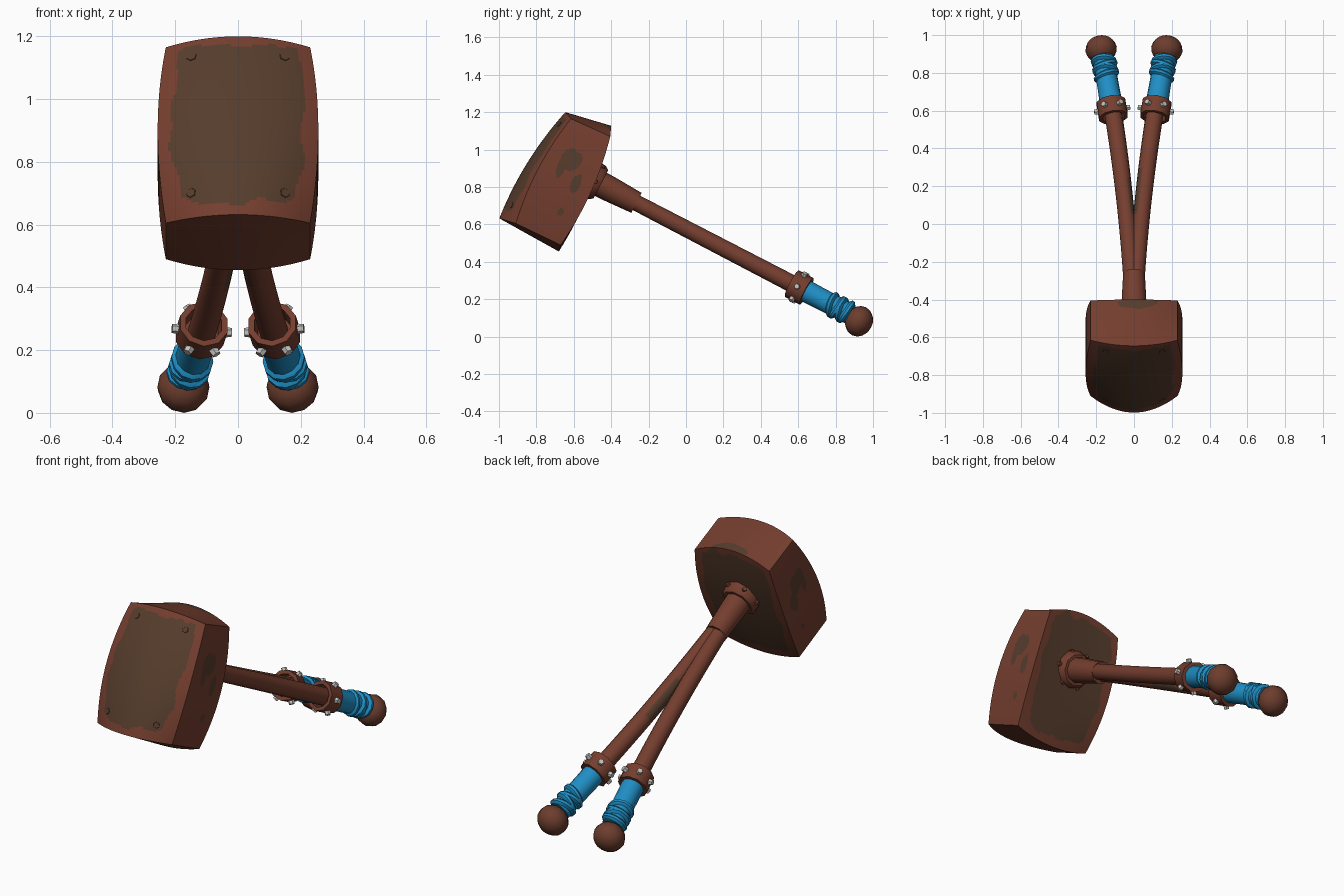
import bpy, bmesh, math
from mathutils import Vector, Quaternion, noise

cube = bpy.data.objects.get("Cube")
if cube:
    bpy.data.objects.remove(cube)


def material(name, rgb):
    m = bpy.data.materials.new(name)
    m.use_nodes = True
    m.diffuse_color = (*rgb, 1)
    bsdf = next(n for n in m.node_tree.nodes if n.type == 'BSDF_PRINCIPLED')
    bsdf.inputs["Base Color"].default_value = (*rgb, 1)
    bsdf.inputs["Roughness"].default_value = 0.8
    return m


RUST = material("rust brown", (0.175, 0.048, 0.028))
DEEP = material("deep rust", (0.15, 0.047, 0.027))
WORN = material("worn brown", (0.092, 0.046, 0.025))
BLUE = material("blue wrap", (0.014, 0.27, 0.55))
STEEL = material("pale steel", (0.56, 0.54, 0.51))


def finish(bm, name, mats, angle=30, rule=None):
    """Turn a bmesh into an object; rule picks each face's material."""
    bmesh.ops.recalc_face_normals(bm, faces=bm.faces)
    bm.normal_update()
    if rule:
        for f in bm.faces:
            f.material_index = int(rule(f))
    mesh = bpy.data.meshes.new(name)
    bm.to_mesh(mesh)
    bm.free()
    obj = bpy.data.objects.new(name, mesh)
    bpy.context.collection.objects.link(obj)
    for m in mats:
        mesh.materials.append(m)
    bpy.ops.object.select_all(action='DESELECT')
    obj.select_set(True)
    bpy.context.view_layer.objects.active = obj
    bpy.ops.object.shade_smooth_by_angle(angle=math.radians(angle))


def stud(name, centre, normal, radius, depth, mat):
    """Hexagonal bolt head standing on a surface."""
    bm = bmesh.new()
    bmesh.ops.create_cone(bm, cap_ends=True, segments=6, radius1=radius, radius2=radius * 0.85, depth=depth)
    turn = normal.to_track_quat('Z', 'Y')
    for v in bm.verts:
        v.co = centre + turn @ v.co
    finish(bm, name, [mat])


def on_axis(x, y):
    """Point on the sloping plane that carries the handles."""
    return Vector((x, y, 0.262 - (y - 0.606) * 0.52))


def tube(name, stations, sides, mats, tilt=(0, 0, 0), angle=40, rule=None):
    """Sweep round sections (x, y, radius) along the sloping plane."""
    bm = bmesh.new()
    pts = [on_axis(x, y) for x, y, r in stations]
    far = max(pts, key=lambda p: p.y)
    near = min(pts, key=lambda p: p.y)
    direction = ((far - near).normalized() + Vector(tilt)).normalized()
    side = direction.cross(Vector((1, 0, 0))).normalized()
    loops = []
    for p, (x, y, r) in zip(pts, stations):
        loops.append([bm.verts.new(p + r * (Quaternion(direction, math.tau * i / sides) @ side))
                      for i in range(sides)])
    bm.faces.new(loops[0])
    bm.faces.new(loops[-1])
    for a, b in zip(loops, loops[1:]):
        for i in range(sides):
            j = (i + 1) % sides
            bm.faces.new((a[i], a[j], b[j], b[i]))
    finish(bm, name, mats, angle, rule)


# Hammer head: side profiles at the flank and at the middle, blended with a bulge
FLANK = {(1, -1): (-0.91, 0.605), (1, 1): (-0.615, 1.165), (-1, 1): (-0.405, 1.07), (-1, -1): (-0.67, 0.49)}
MIDDLE = {(1, -1): (-0.998, 0.632), (1, 1): (-0.645, 1.2), (-1, 1): (-0.40, 1.127), (-1, -1): (-0.68, 0.455)}
FORWARD = Vector((0, -0.887, 0.462))


def head_point(s, v, w):
    """s across, v up, w back to front, each from -1 to 1."""
    p = Vector(((0.23 + 0.026 * (1 - v * v)) * s, 0, 0))
    for key in FLANK:
        weight = (1 + key[0] * w) * (1 + key[1] * v) / 4
        yz = Vector(FLANK[key]).lerp(Vector(MIDDLE[key]), 1 - s * s)
        p += weight * Vector((0, *yz))
    return p + FORWARD * 0.03 * w * (1 - v * v)


# Bare patches: centre and half size, on the flanks (up, forward) and the top (across, forward)
FLANK_PATCHES = ((0.36, 0.1, 0.18, 0.36), (0.22, 0.32, 0.2, 0.16), (0.06, -0.4, 0.17, 0.2), (-0.5, -0.35, 0.06, 0.1))
TOP_PATCHES = ((0.05, -0.85, 0.42, 0.22),)


def is_worn(c):
    ripple = 0.1 * noise.noise(c * 3)
    if abs(c.y) > 0.99:
        # Struck face and back face keep a rusty border
        reach = c.z * 0.9 if c.z > 0 else -c.z * 0.96
        corner = 0.25 * max(0, abs(c.x) - c.z - 1.3)
        return max(abs(c.x), reach) + corner < 0.83 + ripple
    if abs(c.x) > 0.99:
        a, patches = c.z, FLANK_PATCHES
    elif c.z > 0.99:
        a, patches = c.x, TOP_PATCHES
    else:
        return False
    return any(math.hypot((a - p) / ra, (-c.y - q) / rb) < 1 + 5 * ripple for p, q, ra, rb in patches)


bm = bmesh.new()
bmesh.ops.create_cube(bm, size=2)
bmesh.ops.subdivide_edges(bm, edges=bm.edges[:], cuts=63, use_grid_fill=True)
worn_faces = {f for f in bm.faces if is_worn(f.calc_center_median())}
for v in bm.verts:
    v.co = head_point(v.co.x, v.co.z, -v.co.y)
finish(bm, "hammer_head", [RUST, WORN], 35, lambda f: f in worn_faces)

# Flat rivets in the corners of the struck face
for label, v in (("lower", -0.74), ("upper", 0.8)):
    for word, s in (("left", 0.62), ("right", -0.62)):
        normal = (head_point(s + .05, v, 1) - head_point(s - .05, v, 1)).cross(
            head_point(s, v + .05, 1) - head_point(s, v - .05, 1)).normalized()
        stud(f"{label}_{word}_rivet", head_point(s, v, 1), normal, 0.018, 0.004, WORN)

# Socket that joins the head to the handles
tube("socket_flange", [(0, -0.54, 0.105), (0, -0.475, 0.1), (0, -0.455, 0.085)], 10, [RUST])
tube("socket_sleeve", [(0, -0.52, 0.072), (0, -0.40, 0.068), (0, -0.265, 0.06)], 10, [RUST])
for i in range(6):
    around = Quaternion(FORWARD, math.tau * i / 6) @ Vector((1, 0, 0))
    stud(f"flange_rivet_{i + 1}", on_axis(0, -0.485) + around * 0.098, around, 0.014, 0.02, RUST)

for word, k in (("left", 1), ("right", -1)):
    def scuffed(f):
        """Bare metal where the two handles rub together."""
        c = f.calc_center_median()
        return f.normal.x * k < -0.5 and abs(c.y - 0.17) < 0.1 + 0.08 * noise.noise(c * 15)

    # Handle, bending gently outwards
    path = []
    for i in range(41):
        t = i / 40
        path.append((k * (0.012 + 0.055 * t + 0.052 * t * t), -0.32 + 0.96 * t, 0.043 + 0.004 * t))
    tube(f"{word}_handle", path, 12, [RUST, WORN], rule=scuffed)

    def gx(y):
        return k * (0.118 + 0.17 * (y - 0.62))

    # Bolted collar, hollow towards the head
    tube(f"{word}_collar", [(gx(y), y, r) for y, r in
         ((0.625, 0.058), (0.565, 0.06), (0.565, 0.08), (0.645, 0.08))], 10, [RUST])
    axis = (on_axis(gx(0.65), 0.65) - on_axis(gx(0.56), 0.56)).normalized()
    out = axis.cross(Vector((1, 0, 0))).normalized()
    for i in range(6):
        spoke = Quaternion(axis, math.tau * (i + 0.5) / 6) @ out
        stud(f"{word}_collar_bolt_{i + 1}", on_axis(gx(0.605), 0.605) + spoke * 0.084, spoke, 0.017, 0.024, STEEL)

    # Wrapped grip with loose bands near the end
    tube(f"{word}_grip", [(gx(y), y, r) for y, r in
         ((0.64, 0.06), (0.70, 0.058), (0.80, 0.057), (0.88, 0.056))], 12, [BLUE])
    for i, y in enumerate((0.785, 0.81, 0.834, 0.856)):
        lean = 0.16 * (-1) ** i
        tube(f"{word}_grip_band_{i + 1}", [(gx(y + d), y + d, r) for d, r in
             ((-0.016, 0.056), (-0.006, 0.07), (0.006, 0.07), (0.016, 0.056))],
             12, [BLUE], tilt=(lean * k, 0, lean))

    # Pommel, slightly flattened along the handle
    bm = bmesh.new()
    bmesh.ops.create_uvsphere(bm, u_segments=12, v_segments=8, radius=0.084)
    turn = axis.to_track_quat('Z', 'Y')
    for v in bm.verts:
        v.co.z *= 0.87
        v.co = Vector((k * 0.174, 0.925, 0.082)) + turn @ v.co
    finish(bm, f"{word}_pommel", [DEEP], 40)
